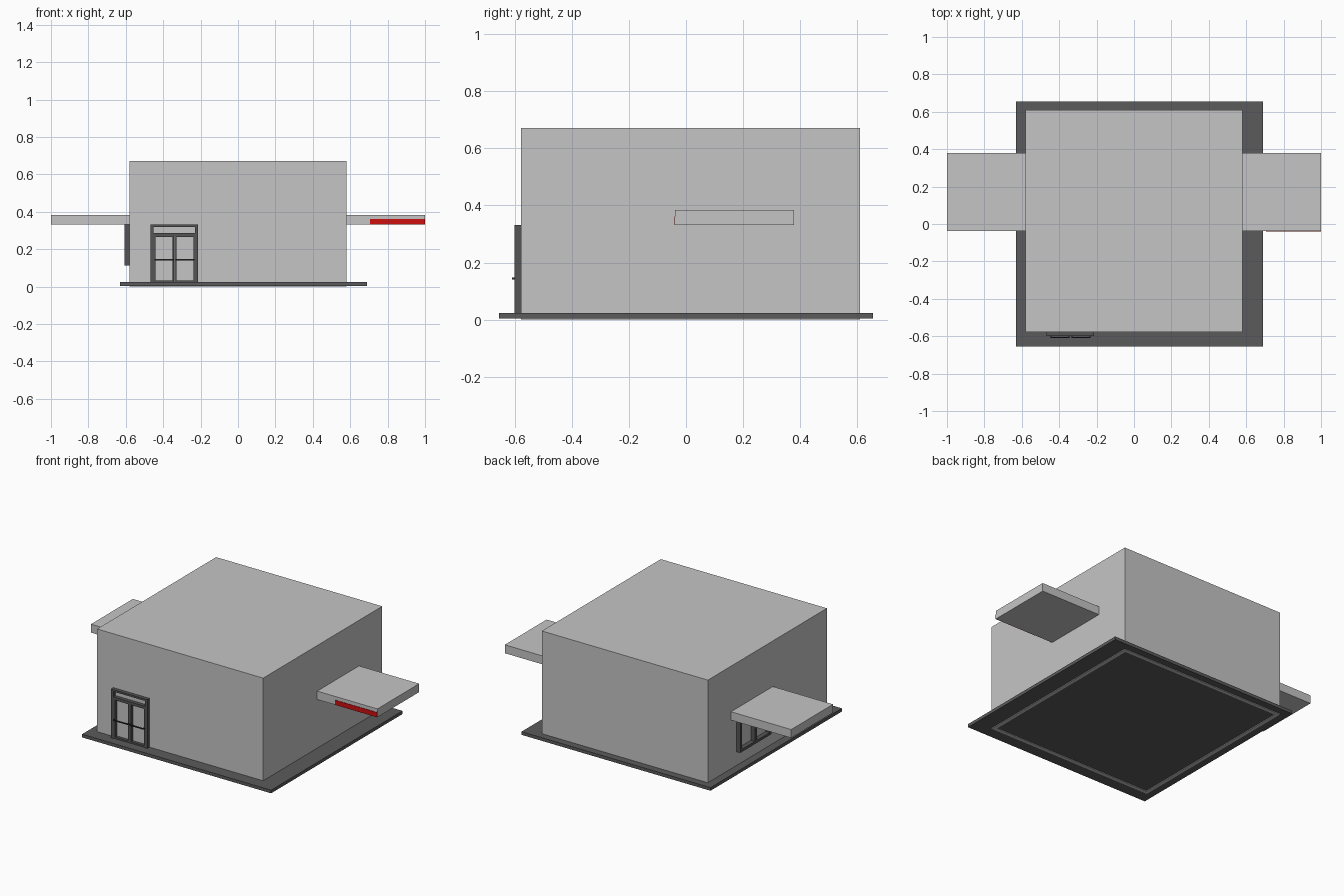
import bpy, bmesh

if "Cube" in bpy.data.objects:
    bpy.data.objects.remove(bpy.data.objects["Cube"])


def material(name, rgb):
    m = bpy.data.materials.new(name)
    m.diffuse_color = (*rgb, 1)
    m.use_nodes = True
    m.node_tree.nodes["Principled BSDF"].inputs["Base Color"].default_value = m.diffuse_color
    return m


PALE = material("pale grey", (0.56, 0.56, 0.56))
DARK = material("dark grey", (0.105, 0.105, 0.105))
FRAME = material("frame grey", (0.09, 0.09, 0.09))
BLACK = material("handle black", (0.03, 0.03, 0.03))
RED = material("red", (0.62, 0.005, 0.005))


def boxes(name, mat, *bounds):
    """One object made of boxes, each given as x0, x1, y0, y1, z0, z1."""
    bm = bmesh.new()
    for x0, x1, y0, y1, z0, z1 in bounds:
        verts = bmesh.ops.create_cube(bm, size=1)["verts"]
        for v in verts:
            v.co = ((x0 + x1) / 2 + v.co.x * (x1 - x0),
                    (y0 + y1) / 2 + v.co.y * (y1 - y0),
                    (z0 + z1) / 2 + v.co.z * (z1 - z0))
    me = bpy.data.meshes.new(name)
    bm.to_mesh(me)
    bm.free()
    me.materials.append(mat)
    ob = bpy.data.objects.new(name, me)
    bpy.context.collection.objects.link(ob)
    return ob


# Floor slab
boxes("floor_slab", DARK, (-0.63, 0.69, -0.655, 0.655, 0.004, 0.024))

# Hollow building: the wall feet show as a ring below the slab
X, Y0, Y1, T, H = 0.58, -0.577, 0.61, 0.022, 0.672
boxes("walls", PALE,
      (-X, X, Y0, Y0 + T, 0, H - T), (-X, X, Y1 - T, Y1, 0, H - T),
      (-X, -X + T, Y0 + T, Y1 - T, 0, H - T),
      (X - T, X, Y0 + T, Y1 - T, 0, H - T))
boxes("roof", PALE, (-X, X, Y0, Y1, H - T, H))

# Side canopies and the red sign strip
for side, a, b in (("left", -1.0, -X), ("right", X, 1.0)):
    boxes(side + "_canopy", PALE, (a, b, -0.038, 0.379, 0.331, 0.384))
boxes("red_strip", RED, (0.705, 1.0, -0.041, -0.038, 0.332, 0.362))

# Front double door: outer frame with transom
F = -0.6
boxes("door_frame", FRAME,
      (-0.467, -0.451, F, Y0, 0.024, 0.332),
      (-0.229, -0.213, F, Y0, 0.024, 0.332),
      (-0.451, -0.229, F, Y0, 0.320, 0.332),
      (-0.451, -0.229, F, Y0, 0.274, 0.286))

# Door leaves and push bars
for side, a, b in (("left", -0.451, -0.341), ("right", -0.339, -0.229)):
    boxes(side + "_door_leaf", FRAME,
          (a, a + 0.010, F + 0.004, Y0, 0.024, 0.274),
          (b - 0.010, b, F + 0.004, Y0, 0.024, 0.274),
          (a + 0.010, b - 0.010, F + 0.004, Y0, 0.024, 0.034),
          (a + 0.010, b - 0.010, F + 0.004, Y0, 0.266, 0.274))
    boxes(side + "_push_bar", BLACK,
          (a + 0.004, b - 0.004, -0.61, -0.604, 0.141, 0.148),
          (a + 0.004, a + 0.010, -0.604, F + 0.004, 0.141, 0.148),
          (b - 0.010, b - 0.004, -0.604, F + 0.004, 0.141, 0.148))

# Two-pane service window in the left wall
W = -0.608
boxes("window_frame", FRAME,
      (W, -X, 0.015, 0.033, 0.112, 0.331),
      (W, -X, 0.309, 0.327, 0.112, 0.331),
      (W, -X, 0.162, 0.180, 0.128, 0.315),
      (W, -X, 0.033, 0.309, 0.112, 0.128),
      (W, -X, 0.033, 0.309, 0.315, 0.331))
